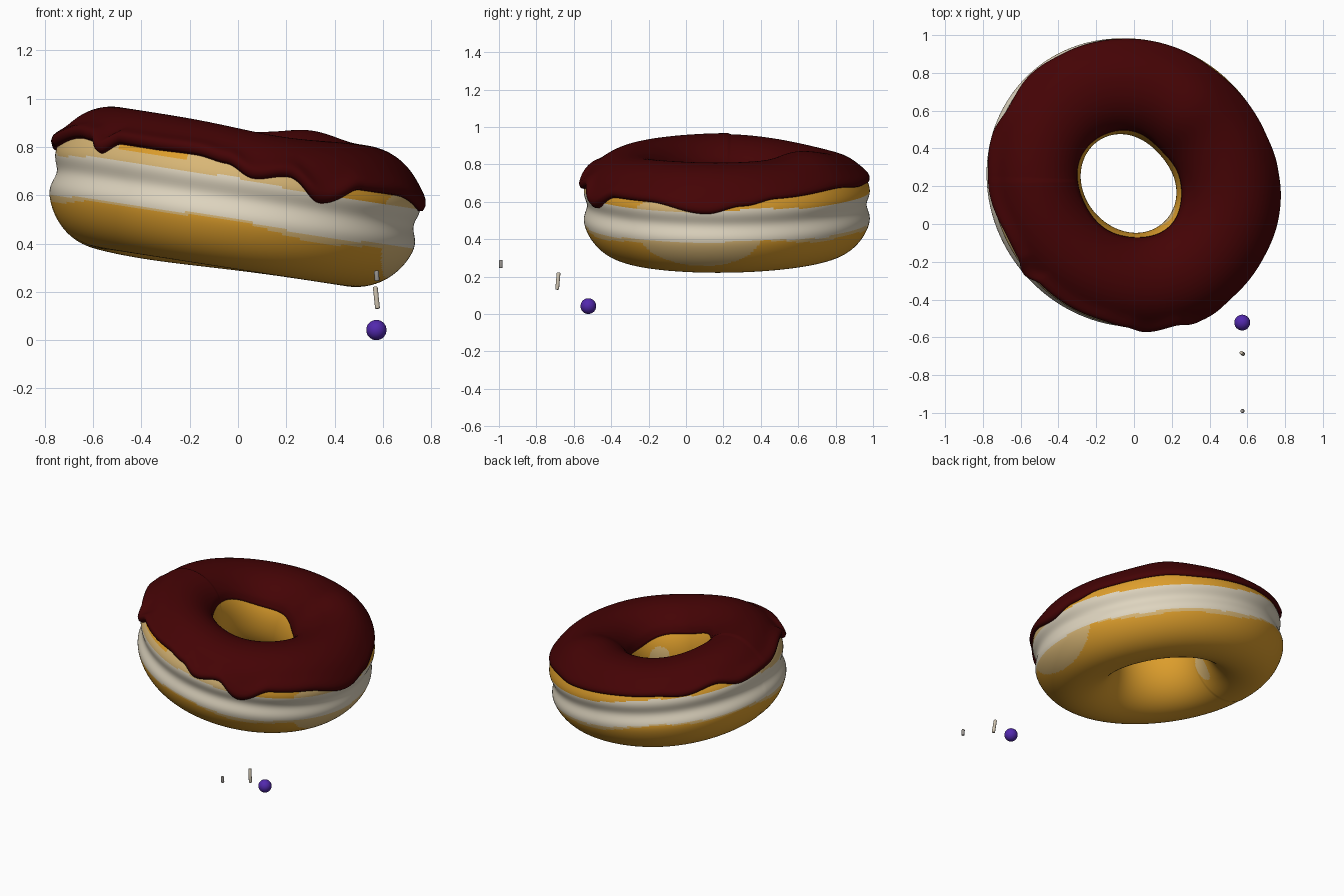
import bpy, bmesh
from math import sin, cos, pi, radians, degrees, exp, asin, copysign
from mathutils import Matrix, Vector

cube = bpy.data.objects.get("Cube")
if cube:
    bpy.data.objects.remove(cube)

RING, WIDE, TALL, POWER = 0.522, 0.258, 0.288, 2.05
TILT = Matrix.Translation((-0.005, 0.225, 0.585)) @ Matrix.Rotation(radians(8.8), 4, "Y")


def material(name, rgb):
    mat = bpy.data.materials.new(name)
    mat.use_nodes = True
    mat.diffuse_color = (*rgb, 1)
    bsdf = next(n for n in mat.node_tree.nodes if n.type == "BSDF_PRINCIPLED")
    bsdf.inputs["Base Color"].default_value = (*rgb, 1)
    return mat


orange = material("golden dough", (0.72, 0.34, 0.025))
cream = material("cream band", (0.73, 0.66, 0.52))
tan = material("pale dough", (0.69, 0.47, 0.18))
chocolate = material("chocolate icing", (0.058, 0.001, 0.0015))
purple = material("purple", (0.085, 0.022, 0.42))
beige = material("beige sprinkle", (0.60, 0.53, 0.42))
grey = material("grey sprinkle", (0.32, 0.30, 0.28))


def signed_degrees(theta):
    return (degrees(theta) + 180) % 360 - 180


def bump(theta, at, spread):
    return exp(-((signed_degrees(theta) - at) / spread) ** 2)


def ring_point(theta, phi, offset=0.0):
    """Point on the ring; phi = 0 faces outward, pi faces the hole."""
    c, s = cos(phi), sin(phi)
    z = copysign(abs(s) ** (2 / POWER), s) * (TALL + offset)
    r = RING + copysign(abs(c) ** (2 / POWER), c) * (WIDE + offset)
    if c > 0:
        r -= 0.03 * exp(-(z / 0.055) ** 2)
    # oval ring with an off-centre hole
    r += 0.022 * cos(2 * theta - 1.5 * pi) - 0.01 * cos(theta - pi / 4) - 0.004
    r -= (0.02 * cos(theta) + 0.008 * sin(theta) + 0.004) * (1 - c) / 2
    # uneven top, and a slight sag at the back
    if s > 0:
        z += s * s * (0.028 * bump(theta, 57, 18) - 0.028 * bump(theta, 122, 38)
                      - 0.018 * bump(theta, -75, 28))
    z -= 0.016 * bump(theta, 128, 40)
    return Vector((r * cos(theta), r * sin(theta), z))


def phi_at(z):
    return asin((z / TALL) ** (POWER / 2))


def finish(name, bm, mats):
    bmesh.ops.recalc_face_normals(bm, faces=bm.faces)
    mesh = bpy.data.meshes.new(name)
    bm.to_mesh(mesh)
    bm.free()
    for m in mats:
        mesh.materials.append(m)
    mesh.polygons.foreach_set("use_smooth", [True] * len(mesh.polygons))
    obj = bpy.data.objects.new(name, mesh)
    bpy.context.collection.objects.link(obj)
    return obj


# Lower edge of the icing: (degrees around the ring, height)
LIP = [(-180, .10), (-155, .15), (-148, .145), (-141, .10), (-134, .15), (-121, .15),
       (-105, .155), (-95, .14), (-86, .095), (-75, .125), (-64, .035), (-50, .115),
       (-33, .115), (-9, .065), (6, .105), (21, .135), (54, .145), (74, .13), (100, .13),
       (120, .125), (135, .105), (150, .13), (163, .085), (180, .10)]


def lip(deg):
    for (a, za), (b, zb) in zip(LIP, LIP[1:]):
        if a <= deg <= b:
            t = (1 - cos(pi * (deg - a) / (b - a))) / 2
            return za + (zb - za) * t
    return LIP[0][1]


def dough_colour(theta, phi):
    """0 golden, 1 cream, 2 pale."""
    deg = signed_degrees(theta)
    z = ring_point(theta, phi).z
    wave = 0.007 * sin(3 * theta + 1) + 0.005 * sin(7 * theta)

    def spot(at, spread, height, tall):
        return ((deg - at) / spread) ** 2 + ((z - height) / tall) ** 2 < 1

    if cos(phi) < 0:
        # pale spots inside the hole
        return 2 if spot(-45, 14, 0.0, 0.06) or spot(170, 9, -0.12, 0.08) else 0
    if -0.092 + wave < z < 0.077 + wave:
        return 1
    if z > 0:
        baked = -135 < deg < -108 and z > 0.125 + wave
        pale = deg < -66 or deg > 160 or spot(-27, 11, 0.08, 0.05)
        return 2 if pale and not baked else 0
    if spot(-12, 25, -0.08, 0.15):
        return 2
    return 2 if z > -0.108 + 2 * wave else 0


# Dough ring with a cream waist
AROUND, ACROSS = 300, 180
bm = bmesh.new()
rows = [[bm.verts.new(ring_point(2 * pi * i / AROUND, 2 * pi * j / ACROSS))
         for j in range(ACROSS)] for i in range(AROUND)]
for i in range(AROUND):
    for j in range(ACROSS):
        k, m = (i + 1) % AROUND, (j + 1) % ACROSS
        face = bm.faces.new((rows[i][j], rows[k][j], rows[k][m], rows[i][m]))
        face.material_index = dough_colour(2 * pi * (i + .5) / AROUND, 2 * pi * (j + .5) / ACROSS)
dough = finish("dough_ring", bm, [orange, cream, tan])
dough.matrix_world = TILT

# Icing: closed strip over the dough, thick at its dripping edge
STEPS = 44
bm = bmesh.new()
rows = []
for i in range(AROUND):
    theta = 2 * pi * i / AROUND
    start = phi_at(lip(signed_degrees(theta)))
    edge = 0.125 - 0.035 * cos(theta) - 0.015 * sin(theta) + 0.008 * sin(5 * theta)
    end = pi - phi_at(edge)
    outer, inner = [], []
    for j in range(STEPS + 1):
        t = j / STEPS
        phi = start + (end - start) * t
        bead = (0.017 - 0.008 * (cos(theta) + sin(theta))) * exp(-((t - 0.03) / 0.08) ** 2)
        taper = min(1, 0.6 + t * 14, 0.2 + (1 - t) * 10)
        outer.append(bm.verts.new(ring_point(theta, phi, (0.013 + bead) * taper)))
        inner.append(bm.verts.new(ring_point(theta, phi, -0.004)))
    rows.append(outer + inner[::-1])
for a, b in zip(rows, rows[1:] + rows[:1]):
    for j in range(len(a)):
        m = (j + 1) % len(a)
        bm.faces.new((a[j], b[j], b[m], a[m]))
icing = finish("icing", bm, [chocolate])
icing.matrix_world = TILT

# Loose ball
bm = bmesh.new()
bmesh.ops.create_uvsphere(bm, u_segments=32, v_segments=16, radius=0.042)
ball = finish("sugar_ball", bm, [purple])
ball.location = (0.573, -0.522, 0.042)


# Loose sprinkles
def sprinkle(name, low, high, radius, mat):
    low, high = Vector(low), Vector(high)
    bm = bmesh.new()
    bmesh.ops.create_cone(bm, cap_ends=True, segments=16, radius1=radius, radius2=radius,
                          depth=(high - low).length)
    rims = [e for e in bm.edges if abs(e.verts[0].co.z - e.verts[1].co.z) < 0.001]
    bmesh.ops.bevel(bm, geom=rims, offset=radius * 0.5, segments=3, affect="EDGES", profile=0.5)
    obj = finish(name, bm, [mat])
    obj.rotation_euler = (high - low).to_track_quat("Z", "Y").to_euler()
    obj.location = (low + high) / 2


sprinkle("long_sprinkle", (0.578, -0.689, 0.13), (0.568, -0.681, 0.222), 0.01, beige)
sprinkle("short_sprinkle", (0.576, -0.99, 0.245), (0.573, -0.99, 0.288), 0.01, grey)
